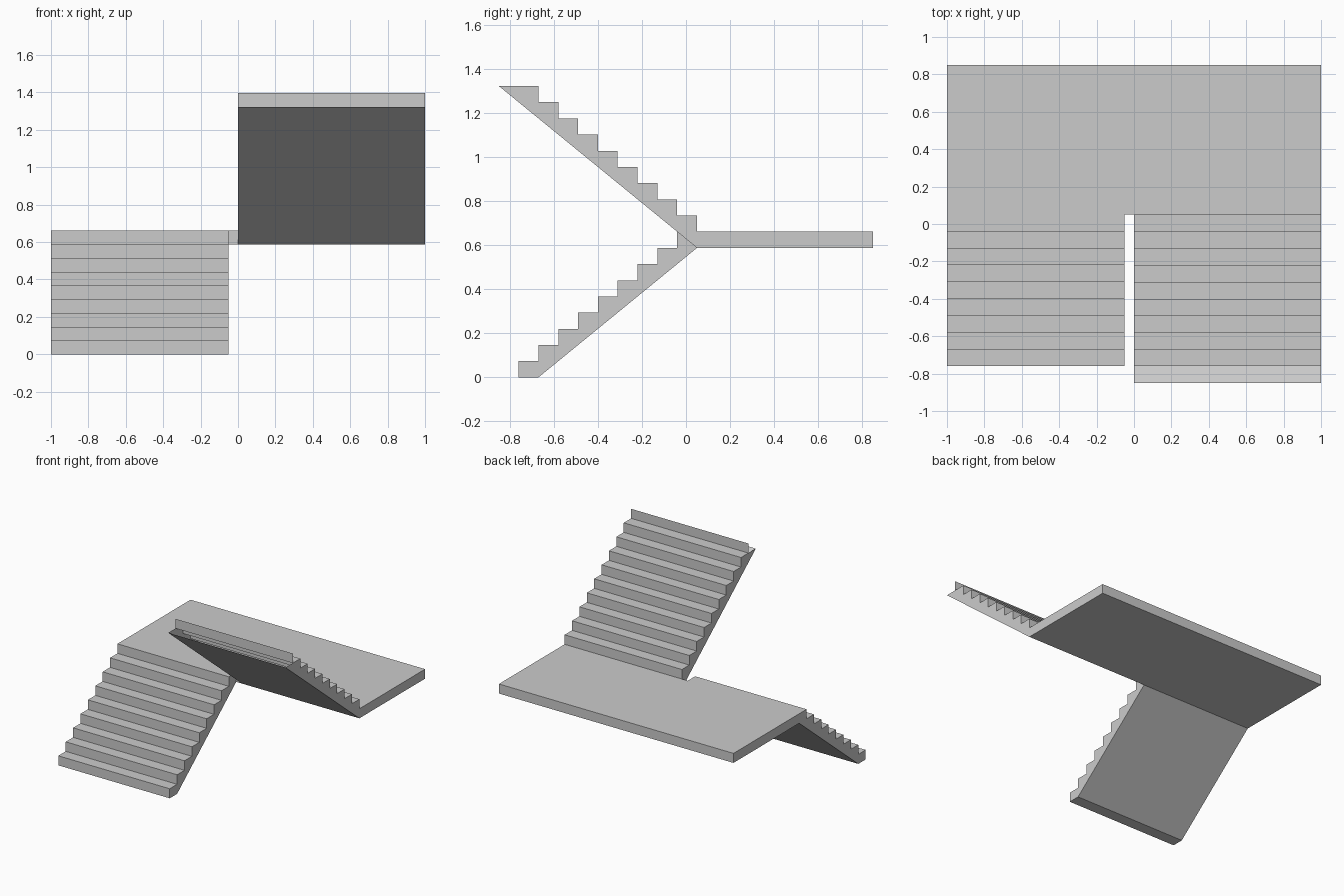
import bpy, bmesh

if "Cube" in bpy.data.objects:
    bpy.data.objects.remove(bpy.data.objects["Cube"])

RISE, TREAD = 0.0735, 0.09
EDGE = 0.05            # front edge of the landing


def finish(name, bm):
    mesh = bpy.data.meshes.new(name)
    bm.to_mesh(mesh)
    bm.free()
    obj = bpy.data.objects.new(name, mesh)
    bpy.context.collection.objects.link(obj)
    return obj


def prism(name, profile, x0, x1, skip=()):
    """Extrude a (y, z) profile along x, leaving the listed edges open."""
    bm = bmesh.new()
    a = [bm.verts.new((x0, y, z)) for y, z in profile]
    b = [bm.verts.new((x1, y, z)) for y, z in profile]
    n = len(profile)
    bm.faces.new(a)
    bm.faces.new(b[::-1])
    for i in range(n):
        if i not in skip:
            j = (i + 1) % n
            bm.faces.new((a[j], a[i], b[i], b[j]))
    bmesh.ops.recalc_face_normals(bm, faces=bm.faces)
    return finish(name, bm)


# Landing slab
prism("landing", [(EDGE, 8 * RISE), (0.85, 8 * RISE), (0.85, 9 * RISE), (EDGE, 9 * RISE)], -1, 1)

# Lower flight, climbing towards the landing (open where it joins)
start = EDGE - 9 * TREAD
lower = []
for i in range(9):
    y = start + i * TREAD
    lower += [(y, i * RISE), (y, (i + 1) * RISE)]
lower += [(EDGE, 9 * RISE), (EDGE, 8 * RISE), (start + TREAD, 0)]
prism("lower_flight", lower, -1, -0.05, skip=(18,))

# Upper flight, climbing back to the front (open at the joint and top end)
upper = [(EDGE, 8 * RISE)]
for i in range(9):
    y = EDGE - i * TREAD
    upper += [(y, (9 + i) * RISE), (y, (10 + i) * RISE)]
upper += [(EDGE - 9 * TREAD, 18 * RISE), (EDGE - 10 * TREAD, 18 * RISE)]
prism("upper_flight", upper, 0, 1, skip=(0, 19))

# Thin last riser standing on the top tread
bm = bmesh.new()
y = EDGE - 9 * TREAD
bm.faces.new([bm.verts.new(p) for p in (
    (1, y, 18 * RISE), (0, y, 18 * RISE), (0, y, 19 * RISE), (1, y, 19 * RISE))])
finish("top_riser", bm)
